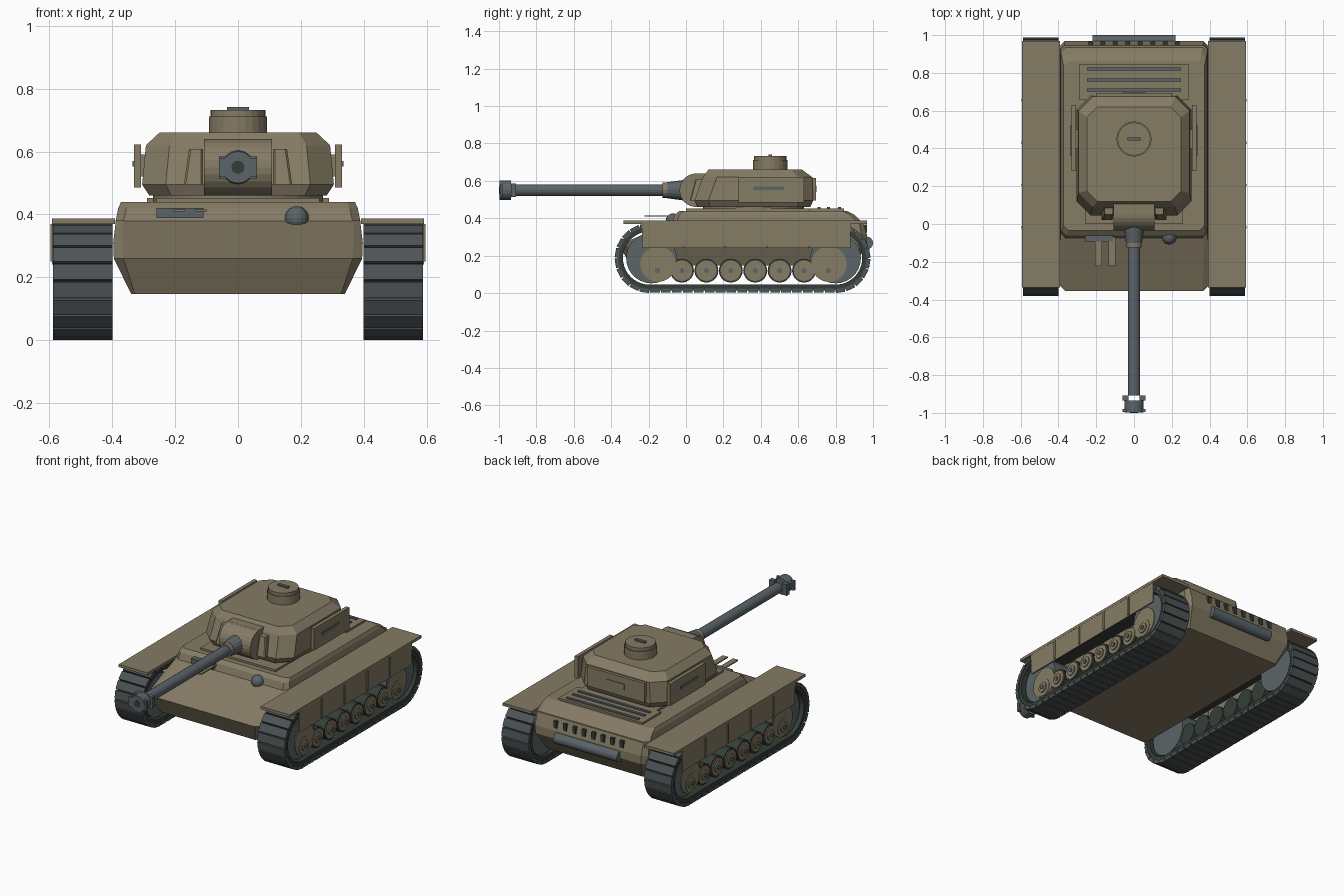
import bpy, bmesh, math
from mathutils import Matrix, Vector

if "Cube" in bpy.data.objects:
    bpy.data.objects.remove(bpy.data.objects["Cube"])


def material(name, rgb):
    m = bpy.data.materials.new(name)
    m.diffuse_color = (*rgb, 1)
    m.use_nodes = True
    m.node_tree.nodes["Principled BSDF"].inputs["Base Color"].default_value = m.diffuse_color
    return m


KHAKI = material("khaki paint", (0.235, 0.200, 0.130))
STEEL = material("blue grey steel", (0.105, 0.128, 0.138))
TRACK = material("track metal", (0.075, 0.088, 0.092))
RUBBER = material("dark rubber", (0.035, 0.048, 0.040))


def finish(bm, name, mat):
    bmesh.ops.recalc_face_normals(bm, faces=bm.faces)
    me = bpy.data.meshes.new(name)
    bm.to_mesh(me)
    bm.free()
    me.materials.append(mat)
    ob = bpy.data.objects.new(name, me)
    bpy.context.collection.objects.link(ob)
    return ob


def add_box(bm, x, y, z, rot=None):
    """Box from (min, max) pairs, optionally placed by a matrix."""
    size = [b - a for a, b in (x, y, z)]
    mid = [(a + b) / 2 for a, b in (x, y, z)]
    m = Matrix.Translation(mid) @ Matrix.Diagonal((*size, 1))
    bmesh.ops.create_cube(bm, size=1, matrix=(rot @ m) if rot else m)


def box(name, mat, x, y, z, rot=None):
    bm = bmesh.new()
    add_box(bm, x, y, z, rot)
    return finish(bm, name, mat)


def add_cyl(bm, axis, a, b, u, v, r, r2=None, n=20):
    """Cylinder from a to b along an axis; u, v are the other two coordinates."""
    mid = (a + b) / 2
    if axis == "X":
        loc, rot = (mid, u, v), Matrix.Rotation(math.pi / 2, 4, "Y")
    elif axis == "Y":
        loc, rot = (u, mid, v), Matrix.Rotation(-math.pi / 2, 4, "X")
    else:
        loc, rot = (u, v, mid), Matrix.Identity(4)
    bmesh.ops.create_cone(bm, cap_ends=True, segments=n, radius1=r, radius2=r if r2 is None else r2,
                          depth=abs(b - a), matrix=Matrix.Translation(loc) @ rot)


def cyl(name, mat, *args, **kw):
    bm = bmesh.new()
    add_cyl(bm, *args, **kw)
    return finish(bm, name, mat)


def loft(name, mat, rings, closed=False):
    bm = bmesh.new()
    rows = [[bm.verts.new(p) for p in ring] for ring in rings]
    n = len(rows[0])
    pairs = list(zip(rows, rows[1:])) + ([(rows[-1], rows[0])] if closed else [])
    for lo, hi in pairs:
        for i in range(n):
            j = (i + 1) % n
            bm.faces.new((lo[i], lo[j], hi[j], hi[i]))
    if not closed:
        bm.faces.new(rows[0])
        bm.faces.new(rows[-1])
    return finish(bm, name, mat)


def oct_ring(z, hw, yf, yr, c, cx=0):
    """Rectangle with cut corners."""
    return [(cx + x, y, z) for x, y in (
        (-hw + c, yf), (hw - c, yf), (hw, yf + c), (hw, yr - c),
        (hw - c, yr), (-hw + c, yr), (-hw, yr - c), (-hw, yf + c))]


# Hull with sloped nose, and raised superstructure
loft("hull", KHAKI, [oct_ring(0.147, 0.34, -0.30, 0.90, 0.012), oct_ring(0.26, 0.395, -0.355, 0.968, 0.03),
                     oct_ring(0.31, 0.397, -0.236, 0.968, 0.03), oct_ring(0.385, 0.388, -0.06, 0.945, 0.02)])
loft("superstructure", KHAKI, [oct_ring(0.375, 0.39, -0.075, 0.945, 0.025), oct_ring(0.42, 0.381, -0.06, 0.90, 0.025),
                               oct_ring(0.44, 0.372, -0.035, 0.86, 0.025)])
box("turret_deck", KHAKI, (-0.26, 0.26), (0.0, 0.66), (0.43, 0.452))
cyl("turret_ring", KHAKI, "Z", 0.44, 0.468, 0, 0.36, 0.27, n=32)

# Engine deck with slots
box("engine_deck", KHAKI, (-0.29, 0.29), (0.66, 0.845), (0.43, 0.452))
bm = bmesh.new()
for y in (0.71, 0.762, 0.82):
    add_box(bm, (-0.25, 0.25), (y - 0.008, y + 0.008), (0.445, 0.460))
finish(bm, "engine_deck_slots", STEEL)

# Front plate: vision slit, open flaps, machine gun dome
box("vision_slit", STEEL, (-0.26, -0.11), (-0.092, -0.06), (0.388, 0.42))
for i, x in enumerate((-0.188, -0.117)):
    box(f"visor_flap_{i}", KHAKI, (x - 0.018, x + 0.018), (-0.222, -0.07), (0.409, 0.416))
bm = bmesh.new()
bmesh.ops.create_uvsphere(bm, u_segments=16, v_segments=10, radius=0.038,
                          matrix=Matrix.Translation((0.187, -0.07, 0.388)))
finish(bm, "gun_dome", STEEL)

# Rear louvres and muffler
bm = bmesh.new()
for i in range(8):
    x = -0.23 + i * 0.46 / 7
    add_box(bm, (x - 0.012, x + 0.012), (0.94, 0.967), (0.325, 0.368))
finish(bm, "rear_louvres", RUBBER)
bm = bmesh.new()
add_cyl(bm, "X", -0.22, 0.22, 0.966, 0.268, 0.034, n=16)
finish(bm, "muffler", STEEL)

# Turret body
loft("turret", KHAKI, [oct_ring(0.46, 0.282, 0.06, 0.665, 0.07), oct_ring(0.495, 0.305, 0.045, 0.68, 0.075),
                       oct_ring(0.62, 0.293, 0.09, 0.675, 0.075), oct_ring(0.66, 0.25, 0.12, 0.62, 0.055)])
box("turret_rear_plate", KHAKI, (-0.2, 0.2), (0.66, 0.694), (0.495, 0.615))
box("rear_plate_hatch", KHAKI, (-0.06, 0.06), (0.69, 0.699), (0.54, 0.575))

# Cupola and hatch
cyl("cupola", KHAKI, "Z", 0.65, 0.712, 0, 0.45, 0.093, n=24)
cyl("cupola_lid", KHAKI, "Z", 0.712, 0.732, 0, 0.45, 0.087, n=24)
box("hatch_handle", STEEL, (-0.035, 0.035), (0.441, 0.459), (0.73, 0.742))

# Turret side plates with slits, and mantlet cheeks
for side, s in (("left", -1), ("right", 1)):
    box(f"{side}_turret_plate", KHAKI, sorted((s * 0.308, s * 0.331)), (0.28, 0.63), (0.485, 0.622))
    box(f"{side}_turret_slit", STEEL, sorted((s * 0.325, s * 0.335)), (0.36, 0.525), (0.552, 0.57))
    box(f"{side}_plate_mount", KHAKI, sorted((s * 0.28, s * 0.32)), (0.40, 0.50), (0.52, 0.59))
    loft(f"{side}_mantlet_cheek", KHAKI, [oct_ring(0.495, 0.03, 0.02, 0.12, 0.006, s * 0.142),
                                          oct_ring(0.608, 0.022, 0.05, 0.14, 0.006, s * 0.134)])

# Mantlet and gun
cyl("mantlet", KHAKI, "X", -0.108, 0.108, 0.055, 0.55, 0.09, n=24)
box("mantlet_back", KHAKI, (-0.108, 0.108), (0.05, 0.14), (0.46, 0.64))
cyl("gun_base", STEEL, "Y", -0.10, -0.01, 0, 0.55, 0.043, r2=0.055, n=16)
cyl("gun_collar", KHAKI, "Y", -0.125, -0.09, 0, 0.55, 0.041, n=16)
cyl("gun_barrel", STEEL, "Y", -0.908, -0.03, 0, 0.55, 0.032, n=16)
bm = bmesh.new()
add_cyl(bm, "Y", -0.998, -0.935, 0, 0.55, 0.051, n=16)
for s in (-1, 1):
    add_box(bm, sorted((s * 0.028, s * 0.061)), (-0.935, -0.908), (0.515, 0.585))
    add_box(bm, sorted((s * 0.04, s * 0.061)), (-0.995, -0.98), (0.52, 0.58))
finish(bm, "muzzle_brake", STEEL)
cyl("muzzle_bore", RUBBER, "Y", -1.0, -0.99, 0, 0.55, 0.021, n=16)

# Running gear
Y0, Y1, ZC, R = -0.195, 0.80, 0.187, 0.185
FLAT = Y1 - Y0
LENGTH = 2 * FLAT + 2 * math.pi * R


def on_track(d, r):
    """Point on the track loop at distance d, and its outward angle."""
    d %= LENGTH
    if d < FLAT:
        return Y0 + d, ZC - r, -math.pi / 2
    d -= FLAT
    if d < math.pi * R:
        a = -math.pi / 2 + d / R
        return Y1 + r * math.cos(a), ZC + r * math.sin(a), a
    d -= math.pi * R
    if d < FLAT:
        return Y1 - d, ZC + r, math.pi / 2
    a = math.pi / 2 + (d - FLAT) / R
    return Y0 + r * math.cos(a), ZC + r * math.sin(a), a


LINKS = 54
for side, s in (("left", -1), ("right", 1)):
    # Track belt and links
    def loop(x, r):
        return [(s * x, *on_track(i * LENGTH / 108, r)[:2]) for i in range(108)]
    loft(f"{side}_track_belt", RUBBER, [loop(0.405, 0.172), loop(0.582, 0.172), loop(0.582, 0.142), loop(0.405, 0.142)],
         closed=True)
    bm = bmesh.new()
    for i in range(LINKS):
        y, z, a = on_track((i + 0.5) * LENGTH / LINKS, R - 0.011)
        m = Matrix.Translation((s * 0.494, y, z)) @ Matrix.Rotation(a, 4, "X")
        add_box(bm, (-0.094, 0.094), (-0.011, 0.011), (-0.0255, 0.0255), m)
    finish(bm, f"{side}_track_links", TRACK)

    # Sprockets with inner cover plates
    for end, y, yc in (("front", -0.185, -0.15), ("rear", 0.80, 0.765)):
        cyl(f"{side}_{end}_sprocket", STEEL, "X", s * 0.415, s * 0.562, y, 0.187, 0.135, n=28)
        cyl(f"{side}_{end}_cover", KHAKI, "X", s * 0.55, s * 0.567, yc, 0.155, 0.095, n=24)

    # Road wheels: tyres, hubs, nuts
    tyres, hubs, nuts = bmesh.new(), bmesh.new(), bmesh.new()
    for i in range(8):
        y = -0.152 + i * 0.1305
        if 0 < i < 7:
            add_cyl(tyres, "X", s * 0.425, s * 0.564, y, 0.12, 0.064)
        add_cyl(hubs, "X", s * 0.55, s * 0.570, y, 0.12, 0.055)
        add_cyl(hubs, "X", s * 0.56, s * 0.577, y, 0.12, 0.032, n=16)
        add_cyl(nuts, "X", s * 0.57, s * 0.583, y, 0.12, 0.014, n=8)
    finish(tyres, f"{side}_tyres", RUBBER)
    finish(hubs, f"{side}_wheel_hubs", KHAKI)
    finish(nuts, f"{side}_wheel_nuts", STEEL)

    # Fender and skirt panels with strips at the joints
    box(f"{side}_fender", KHAKI, sorted((s * 0.392, s * 0.592)), (-0.335, 0.968), (0.370, 0.387))
    skirt = bmesh.new()
    for i in range(5):
        y = -0.235 + i * 0.224
        add_box(skirt, sorted((s * 0.583, s * 0.591)), (y, y + 0.218), (0.24, 0.372))
        if i:
            add_box(skirt, sorted((s * 0.585, s * 0.596)), (y - 0.013, y), (0.25, 0.37))
    finish(skirt, f"{side}_skirt", KHAKI)
